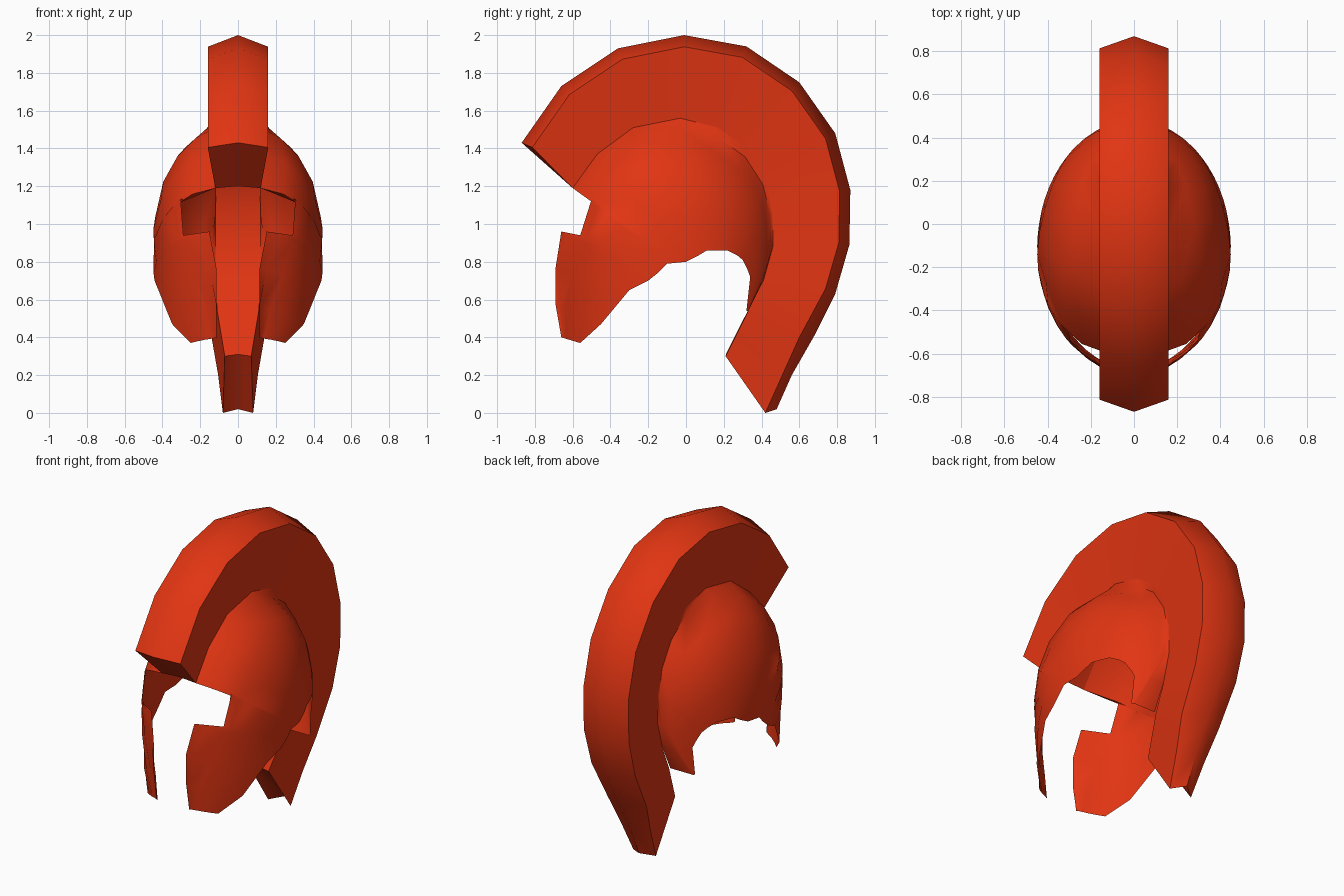
import bpy, bmesh, math

if "Cube" in bpy.data.objects:
    bpy.data.objects.remove(bpy.data.objects["Cube"])

red = bpy.data.materials.new("red_paint")
red.diffuse_color = (0.75, 0.035, 0.006, 1)
red.use_nodes = True
red.node_tree.nodes["Principled BSDF"].inputs["Base Color"].default_value = red.diffuse_color


def finish(bm, name, angle):
    me = bpy.data.meshes.new(name)
    bm.to_mesh(me)
    bm.free()
    ob = bpy.data.objects.new(name, me)
    bpy.context.collection.objects.link(ob)
    me.materials.append(red)
    bpy.ops.object.select_all(action='DESELECT')
    ob.select_set(True)
    bpy.context.view_layer.objects.active = ob
    bpy.ops.object.shade_smooth_by_angle(angle=math.radians(angle))


def skin(bm, columns):
    """Join neighbouring columns of points with quads."""
    cols = [[bm.verts.new(p) for p in c] for c in columns]
    faces = []
    for a, b in zip(cols, cols[1:]):
        for i in range(len(a) - 1):
            faces.append(bm.faces.new((a[i], a[i + 1], b[i + 1], b[i])))
    return cols, faces


# Side-view profiles (y, z), front to tail
ridge = [(-.87, 1.43), (-.66, 1.73), (-.36, 1.93), (-.01, 2.0), (.32, 1.94),
         (.60, 1.75), (.79, 1.48), (.87, 1.18), (.865, .89), (.79, .63),
         (.68, .41), (.56, .20), (.48, .02)]
valley = [(-.60, 1.19), (-.47, 1.37), (-.28, 1.51), (-.03, 1.56), (.17, 1.51),
          (.32, 1.40), (.42, 1.24), (.46, 1.06), (.46, .88), (.41, .70),
          (.33, .54), (.27, .42), (.21, .30)]
edge = [(y * .935, 1.05 + (z - 1.05) * .935) for y, z in ridge[:10]]
edge += [(.60, .40), (.51, .20), (.42, 0)]
edge_x = [.16] * 9 + [.155, .14, .105, .08]
valley_x = [.12] * 10 + [.11, .09, .07]

# Crest: ridge, shoulders, side walls, inner strip and end caps
bm = bmesh.new()
for s in (1, -1):
    columns = []
    for r, e, v, ex, vx in zip(ridge, edge, valley, edge_x, valley_x):
        columns.append([(0, *r), (s * ex, *e), (s * vx, *v),
                        (0, v[0] * 1.005, v[1] + .01)])
    cols, _ = skin(bm, columns)
    bm.faces.new(cols[0])
    bm.faces.new(cols[-1])
bmesh.ops.remove_doubles(bm, verts=bm.verts, dist=1e-4)
bmesh.ops.recalc_face_normals(bm, faces=bm.faces)
finish(bm, "crest", 50)


# Bowl: half width as a function of side-view position
def half_width(y, z):
    a = (y + .12) / (.60 if y > -.12 else .575)
    b = (z - .92) / (.64 if z > .92 else 1.7)
    return max(.115, .45 * math.sqrt(max(0, 1 - a * a - b * b)))


# Cheek front and eye notch, then the crest base; paired with the lower rim
cheek = [(-.66, .40), (-.69, .57), (-.69, .77), (-.66, .96), (-.56, .94), (-.50, 1.13)]
outer = cheek + valley[:11]
rim = [(-.56, .37), (-.45, .47), (-.30, .65), (-.20, .70), (-.15, .74), (-.10, .79),
       (-.05, .795), (0, .80), (.06, .83), (.11, .86), (.17, .86), (.22, .86),
       (.27, .835), (.30, .81), (.325, .76), (.34, .72), (.32, .54)]
bm = bmesh.new()
for s in (1, -1):
    columns = []
    for i, (o, r) in enumerate(zip(outer, rim)):
        col = []
        for t in (0, .08, .22, .42, .7, 1):
            y, z = (o[k] + (r[k] - o[k]) * t for k in (0, 1))
            x = .12 if t == 0 and i > 5 else half_width(y, z)
            col.append((s * x, y, z))
        columns.append(col)
    _, faces = skin(bm, columns)
    for f in faces:
        f.normal_update()
        if f.normal.x * s < 0:
            f.normal_flip()
finish(bm, "helmet_bowl", 60)
